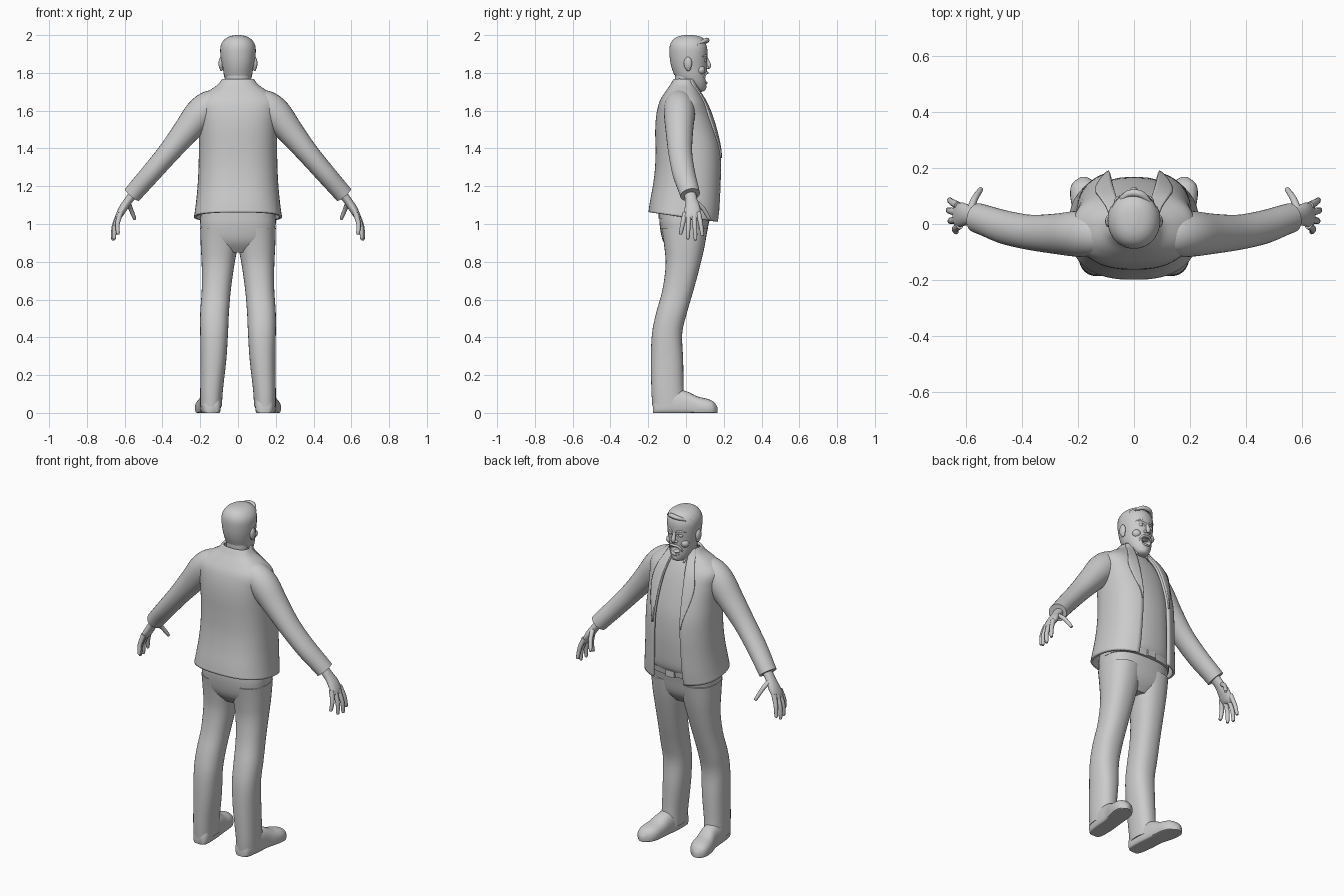
import bpy, bmesh, math
from mathutils import Vector, Matrix

grey = bpy.data.materials.new("plain_grey")
grey.diffuse_color = (0.6, 0.6, 0.6, 1)


def smooth(rows, k=4):
    """Catmull-Rom resampling of numeric rows."""
    out = []
    for i in range(len(rows) - 1):
        a, b, c, d = (rows[max(i - 1, 0)], rows[i], rows[i + 1], rows[min(i + 2, len(rows) - 1)])
        for j in range(k):
            t = j / k
            out.append([0.5 * (2 * q + (r - p) * t + (2 * p - 5 * q + 4 * r - s) * t * t
                               + (3 * q - p - 3 * r + s) * t ** 3) for p, q, r, s in zip(a, b, c, d)])
    return out + [list(rows[-1])]


def power(v, p):
    return math.copysign(abs(v) ** (2 / p), v)


def finish(name, bm, mirror=False, thick=0):
    bmesh.ops.recalc_face_normals(bm, faces=bm.faces[:])
    me = bpy.data.meshes.new(name)
    bm.to_mesh(me)
    bm.free()
    me.materials.append(grey)
    ob = bpy.data.objects.new(name, me)
    bpy.context.collection.objects.link(ob)
    if thick:
        m = ob.modifiers.new("thickness", 'SOLIDIFY')
        m.thickness, m.offset = thick, 0
    if mirror:
        ob.modifiers.new("mirror", 'MIRROR').use_mirror_merge = False
    return ob


def skin(name, rings, closed=True, **kw):
    bm = bmesh.new()
    vs = [[bm.verts.new(p) for p in r] for r in rings]
    n = len(vs[0])
    for a, b in zip(vs, vs[1:]):
        for i in range(n if closed else n - 1):
            j = (i + 1) % n
            bm.faces.new((a[i], a[j], b[j], b[i]))
    if closed:
        bm.faces.new(vs[0])
        bm.faces.new(vs[-1])
    return finish(name, bm, **kw)


def level_loft(name, rows, p=2.3, n=32, **kw):
    """Rows: z, x min, x max, y back, y front."""
    rings = []
    for z, x0, x1, y0, y1 in smooth(rows):
        rings.append([((x0 + x1) / 2 + (x1 - x0) / 2 * power(math.sin(2 * math.pi * i / n), p),
                       (y0 + y1) / 2 + (y1 - y0) / 2 * power(math.cos(2 * math.pi * i / n), p), z)
                      for i in range(n)])
    return skin(name, rings, **kw)


def tube(name, rows, n=20, k=4, **kw):
    """Rows: x, y, z, radius across, radius along y."""
    rows = smooth(rows, k)
    pts = [Vector(r[:3]) for r in rows]
    rings = []
    for i, r in enumerate(rows):
        t = (pts[min(i + 1, len(pts) - 1)] - pts[max(i - 1, 0)]).normalized()
        b = Vector((0, 1, 0)) if abs(t.y) < 0.9 else Vector((0, 0, 1))
        b = (b - t * b.dot(t)).normalized()
        a = t.cross(b)
        rings.append([pts[i] + a * max(r[3], .001) * math.cos(2 * math.pi * j / n)
                      + b * max(r[4], .001) * math.sin(2 * math.pi * j / n) for j in range(n)])
    return skin(name, rings, **kw)


def blob(name, parts, **kw):
    bm = bmesh.new()
    for loc, size in parts:
        m = Matrix.Translation(loc) @ Matrix.Diagonal((*size, 1))
        bmesh.ops.create_uvsphere(bm, u_segments=20, v_segments=12, radius=1, matrix=m)
    return finish(name, bm, **kw)


# Trousers
level_loft("trouser_leg", [
    (.035, .085, .2, -.178, .0), (.12, .08, .2, -.183, -.012), (.28, .062, .198, -.186, -.015),
    (.42, .053, .2, -.18, -.02), (.53, .048, .2, -.158, .005), (.65, .038, .192, -.125, .04),
    (.78, .02, .192, -.108, .075), (.88, .002, .197, -.115, .098), (.98, -.01, .2, -.13, .115)],
    mirror=True)
level_loft("trouser_seat", [(.85, -.08, .08, -.08, .06), (.91, -.18, .18, -.122, .1),
                            (1.0, -.2, .2, -.14, .12), (1.07, -.195, .195, -.14, .135)], p=2.6)

# Belt and buckle
level_loft("belt", [(1.03, -.2, .2, -.145, .14), (1.065, -.198, .198, -.145, .146)], p=2.6)
bm = bmesh.new()
bmesh.ops.create_cube(bm, size=1, matrix=Matrix.Translation((0, .145, 1.047)) @ Matrix.Diagonal((.055, .016, .038, 1)))
finish("belt_buckle", bm)

# Shoes, flattened on the ground
rings = []
for y, x, w, h in smooth([(-.176, .14, .025, .05), (-.155, .14, .046, .1), (-.08, .145, .054, .125),
                          (0, .152, .053, .115), (.06, .163, .058, .087), (.11, .17, .058, .075),
                          (.145, .176, .044, .06), (.167, .18, .012, .03)]):
    rings.append([(x + w * power(math.cos(a), 2.5), y, max(0, h * (.35 + .65 * power(math.sin(a), 2.3))))
                  for a in (2 * math.pi * i / 28 for i in range(28))])
skin("shoe", rings, mirror=True)

# Shirt
level_loft("shirt", [
    (1.05, -.185, .185, -.13, .138), (1.09, -.19, .19, -.14, .158), (1.2, -.185, .185, -.14, .167),
    (1.3, -.18, .18, -.14, .168), (1.4, -.18, .18, -.14, .16), (1.5, -.18, .18, -.14, .137),
    (1.6, -.175, .175, -.13, .105), (1.67, -.13, .13, -.1, .075), (1.72, -.08, .08, -.07, .045),
    (1.75, -.068, .068, -.055, .035)], p=2.4)

# Jacket: open shell. Rows: z, half width, y back, y front, opening, lapel width, hem tilt
coat = smooth([
    (1.035, .226, -.192, .172, .1, 0, .14), (1.1, .217, -.184, .18, .095, 0, .1),
    (1.2, .207, -.168, .185, .09, 0, .03), (1.3, .202, -.157, .187, .086, .0, 0),
    (1.4, .2, -.155, .181, .083, .015, 0), (1.5, .2, -.156, .157, .078, .045, 0),
    (1.58, .205, -.15, .13, .072, .06, 0), (1.645, .21, -.134, .1, .064, .055, 0),
    (1.69, .165, -.108, .073, .055, .045, 0), (1.73, .105, -.08, .05, .048, .035, 0),
    (1.765, .078, -.06, .036, .044, .025, 0)])


def coat_ring(row, lapel, n):
    z, rx, y0, y1, w, lw, tilt = row
    p, g = 2.5, (.009 if lapel else 0)
    start = math.asin(min(.95, (w / rx) ** (p / 2)))
    end = math.asin(min(.98, ((w + max(lw, .002)) / rx) ** (p / 2))) if lapel else 2 * math.pi - start
    ring = []
    for i in range(n):
        a = start + (end - start) * i / (n - 1)
        y = (y0 + y1) / 2 + ((y1 - y0) / 2 + g) * power(math.cos(a), p)
        ring.append(((rx + g) * power(math.sin(a), p), y, z - tilt * y))
    return ring


skin("jacket_body", [coat_ring(r, False, 56) for r in coat], closed=False, thick=.014)
skin("lapel", [coat_ring(r, True, 7) for r in coat if r[0] > 1.34], closed=False, thick=.01, mirror=True)
tube("sleeve", [(.09, -.035, 1.665, .05, .06), (.14, -.035, 1.635, .077, .078), (.2, -.035, 1.582, .084, .082),
                (.28, -.035, 1.485, .07, .072), (.37, -.03, 1.375, .058, .063), (.46, -.012, 1.27, .053, .06),
                (.53, .012, 1.19, .05, .055), (.56, .022, 1.155, .049, .053)], n=28, mirror=True)

# Hands
tube("palm", [(.54, .018, 1.175, .026, .032), (.58, .028, 1.125, .022, .032), (.61, .034, 1.08, .022, .042),
              (.632, .03, 1.04, .017, .043), (.638, .028, 1.025, .008, .036)], mirror=True)
fingers = [((.628, .066, 1.06), (.65, .078, 1.0), (.658, .086, .942)),
           ((.632, .042, 1.05), (.657, .047, .985), (.662, .05, .92)),
           ((.63, .016, 1.05), (.652, .012, .985), (.655, .01, .925)),
           ((.622, -.004, 1.06), (.638, -.018, 1.0), (.635, -.028, .95)),
           ((.585, .045, 1.12), (.57, .088, 1.085), (.548, .122, 1.03))]
for i, (a, b, c) in enumerate(fingers):
    tip = tuple(q + (q - p) * .08 for p, q in zip(b, c))
    tube("thumb" if i == 4 else "finger_%d" % (i + 1),
         [(*a, .014, .014), (*b, .012, .012), (*c, .009, .009), (*tip, .002, .002)], n=12, mirror=True)

# Neck and shirt collar
level_loft("neck", [(1.67, -.07, .07, -.07, .045), (1.74, -.064, .064, -.058, .04),
                    (1.83, -.062, .062, -.06, .055)], p=2)
tube("collar_point", [(.058, .015, 1.765, .008, .012), (.034, .05, 1.735, .022, .008),
                      (.036, .072, 1.69, .003, .003)], n=12, mirror=True)

# Head with cut mouth and eye sockets
skull = [(1.7, -.012, .012, .04, .085), (1.71, -.036, .036, .01, .102), (1.74, -.058, .058, -.02, .108),
         (1.78, -.073, .073, -.055, .109), (1.83, -.081, .081, -.073, .111), (1.88, -.088, .088, -.082, .113),
         (1.93, -.089, .089, -.083, .112), (1.965, -.073, .073, -.068, .098), (1.985, -.046, .046, -.04, .07),
         (1.993, -.012, .012, -.005, .035)]
head = level_loft("head", skull, p=2.1, n=40)
cutter = blob("face_cutter", [((0, .105, 1.772), (.031, .04, .021)),
                              ((.034, .116, 1.866), (.021, .015, .011)),
                              ((-.034, .116, 1.866), (.021, .015, .011))])
cutter.hide_render = True
cut = head.modifiers.new("face_cut", 'BOOLEAN')
cut.operation, cut.object, cut.solver = 'DIFFERENCE', cutter, 'EXACT'
bpy.context.view_layer.objects.active = head
bpy.ops.object.modifier_apply(modifier=cut.name)
bpy.data.objects.remove(cutter)

# Facial features
blob("eye", [((.034, .096, 1.866), (.014, .013, .012))], mirror=True)
blob("teeth", [((0, .088, 1.788), (.024, .016, .006))])
blob("tongue", [((0, .082, 1.757), (.02, .022, .007))])
tube("nose", [(0, .105, 1.885, .006, .007), (0, .115, 1.86, .01, .01), (0, .122, 1.838, .013, .011),
              (0, .117, 1.822, .01, .007)], n=14)
blob("nostril", [((.013, .11, 1.828), (.009, .01, .008))], mirror=True)
blob("cheek", [((.046, .078, 1.815), (.026, .024, .024))], mirror=True)
tube("brow", [(.012, .111, 1.884, .004, .004), (.035, .106, 1.893, .006, .006),
              (.062, .084, 1.885, .003, .003)], n=12, mirror=True)
tube("moustache", [(-.042, .092, 1.77, .004, .004), (-.028, .105, 1.795, .006, .006), (0, .112, 1.801, .007, .007),
                   (.028, .105, 1.795, .006, .006), (.042, .092, 1.77, .004, .004)], n=12)
tube("lower_lip", [(-.034, .092, 1.765, .003, .003), (-.02, .104, 1.752, .005, .005), (0, .109, 1.748, .006, .006),
                   (.02, .104, 1.752, .005, .005), (.034, .092, 1.765, .003, .003)], n=12)
blob("chin", [((0, .086, 1.725), (.026, .022, .018))])
blob("ear", [((.09, .01, 1.85), (.013, .022, .035)), ((.088, .012, 1.825), (.009, .014, .015))], mirror=True)

# Hair: enlarged skull top trimmed at the hairline
hair = level_loft("hair", [(z + (.007 if z > 1.9 else 0), a * 1.045, b * 1.045, c - .004, d + .005)
                           for z, a, b, c, d in skull[3:]], p=2.1, n=40)
bm = bmesh.new()
bm.from_mesh(hair.data)


def below_hairline(c):
    line = 1.955 if c.y > .06 else 1.875 + max(0, c.y - .03) * 2.4 if c.y > -.005 else 1.79
    return c.z < line


bmesh.ops.delete(bm, geom=[f for f in bm.faces if below_hairline(f.calc_center_median())], context='FACES')
bm.to_mesh(hair.data)
bm.free()
tube("hair_quiff", [(-.055, .078, 1.955, .006, .008), (-.02, .108, 1.97, .012, .012),
                    (.025, .106, 1.973, .012, .013), (.058, .075, 1.96, .006, .008)], n=14)

bpy.ops.object.select_all(action='SELECT')
bpy.ops.object.shade_smooth_by_angle(angle=math.radians(42))
